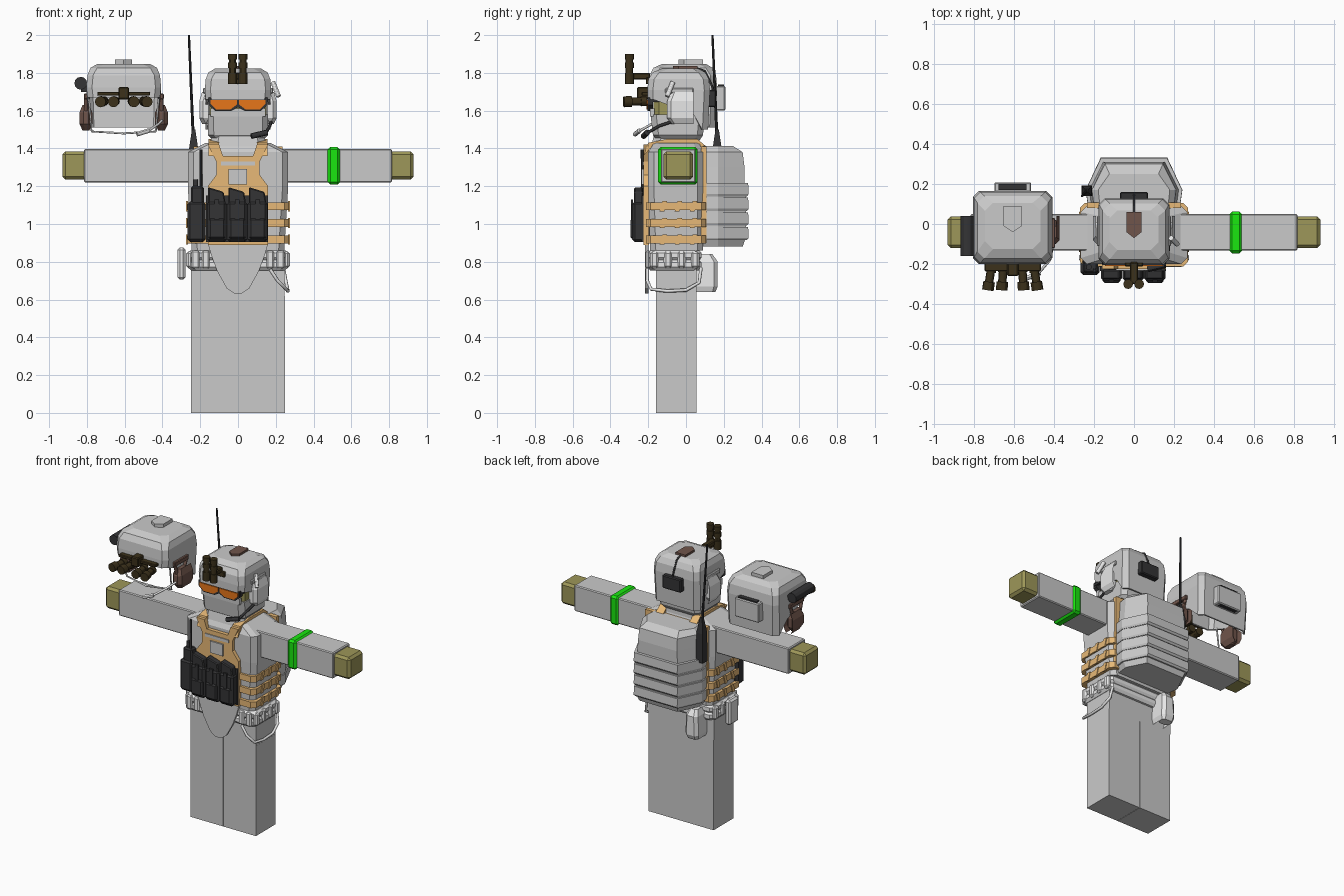
import bpy, bmesh, math
from mathutils import Vector

if "Cube" in bpy.data.objects:
    bpy.data.objects.remove(bpy.data.objects["Cube"])


def material(name, r, g, b):
    m = bpy.data.materials.new(name)
    m.use_nodes = True
    m.diffuse_color = (r, g, b, 1)
    m.node_tree.nodes["Principled BSDF"].inputs["Base Color"].default_value = (r, g, b, 1)
    return m


GREY = material("stone grey", .59, .59, .59)
LIGHT = material("light grey", .8, .8, .8)
TAN = material("tan webbing", .96, .58, .22)
ORANGE = material("orange lens", .8, .18, .01)
GREEN = material("bright green", .01, .8, .005)
BLACK = material("black", .034, .034, .036)
BRONZE = material("dark bronze", .045, .031, .011)
OLIVE = material("olive", .34, .31, .1)
BROWN = material("brown", .16, .09, .07)


def finish(name, bm, mat, bevel=0, smooth=False):
    if bevel:
        bmesh.ops.bevel(bm, geom=bm.edges[:], offset=bevel, segments=1, affect='EDGES')
    bmesh.ops.recalc_face_normals(bm, faces=bm.faces[:])
    me = bpy.data.meshes.new(name)
    bm.to_mesh(me)
    bm.free()
    me.materials.append(mat)
    ob = bpy.data.objects.new(name, me)
    bpy.context.collection.objects.link(ob)
    if smooth:
        bpy.ops.object.select_all(action='DESELECT')
        ob.select_set(True)
        bpy.context.view_layer.objects.active = ob
        bpy.ops.object.shade_smooth_by_angle()
    return ob


def box(name, x, y, z, mat, bevel=0):
    bm = bmesh.new()
    bmesh.ops.create_cube(bm, size=1)
    for v in bm.verts:
        v.co = [(a + b) / 2 + c * (b - a) for (a, b), c in zip((x, y, z), v.co)]
    return finish(name, bm, mat, bevel)


def prism(name, pts, axis, a, b, mat, bevel=0):
    """Extrude a flat outline along one axis."""
    place = {'x': lambda u, v, w: (w, u, v), 'y': lambda u, v, w: (u, w, v),
             'z': lambda u, v, w: (u, v, w)}[axis]
    return skin(name, [[place(u, v, w) for u, v in pts] for w in (a, b)], mat, bevel)


def skin(name, rings, mat, bevel=0, bottom=True):
    bm = bmesh.new()
    vs = [[bm.verts.new(p) for p in r] for r in rings]
    n = len(vs[0])
    for lo, hi in zip(vs, vs[1:]):
        for i in range(n):
            j = (i + 1) % n
            bm.faces.new((lo[i], lo[j], hi[j], hi[i]))
    bm.faces.new(vs[-1])
    if bottom:
        bm.faces.new(vs[0][::-1])
    return finish(name, bm, mat, bevel)


def ring(cx, hx, y0, y1, z, c, drop=0):
    """Chamfered rectangle; drop lowers the rear part of the ring."""
    m = .04
    pts = [(-hx + c, y0), (hx - c, y0), (hx, y0 + c), (hx, m), (hx, y1 - c), (hx - c, y1),
           (-hx + c, y1), (-hx, y1 - c), (-hx, m), (-hx, y0 + c)]
    return [(cx + x, y, z - drop * (1 if y > m else .5 if y == m else 0)) for x, y in pts]


def loft(name, levels, mat, cx=0):
    return skin(name, [ring(cx, hx, y0, y1, z, c) for z, hx, y0, y1, c in levels], mat)


def rod(name, a, b, r, mat, r2=None, sides=12):
    a, b = Vector(a), Vector(b)
    bm = bmesh.new()
    bmesh.ops.create_cone(bm, cap_ends=True, segments=sides, radius1=r,
                          radius2=r if r2 is None else r2, depth=(b - a).length)
    rot = (b - a).to_track_quat('Z', 'Y')
    for v in bm.verts:
        v.co = rot @ v.co + (a + b) / 2
    return finish(name, bm, mat, smooth=True)


def tube(name, pts, r, mat):
    cu = bpy.data.curves.new(name, 'CURVE')
    cu.dimensions = '3D'
    cu.bevel_depth, cu.bevel_resolution, cu.use_fill_caps = r, 2, True
    sp = cu.splines.new('POLY')
    sp.points.add(len(pts) - 1)
    for p, co in zip(sp.points, pts):
        p.co = (*co, 1)
    cu.materials.append(mat)
    bpy.context.collection.objects.link(bpy.data.objects.new(name, cu))


# Legs, torso and arms
box("hips", (-.25, .247), (-.16, .055), (.62, .86), GREY)
for s, side in ((1, "left"), (-1, "right")):
    def span(a, b):
        return tuple(sorted((s * a, s * b)))
    box(side + "_leg", span(.001, .248), (-.16, .055), (0, .62), GREY)
    box(side + "_sleeve", span(.2, .815), (-.132, .05), (1.22, 1.398), GREY, .006)
    box(side + "_hand", span(.8, .93), (-.12, .038), (1.235, 1.385), OLIVE, .016)
    # Shoulder straps running front to back
    prism(side + "_shoulder_strap", [(-.225, 1.36), (-.2, 1.43), (-.1, 1.45), (.06, 1.45), (.12, 1.4),
          (.1, 1.36), (.05, 1.43), (-.1, 1.43), (-.18, 1.41)], 'x', *span(.1, .155), TAN)
loft("torso", [(.86, .245, -.19, .09, .03), (1.2, .266, -.2, .09, .03),
               (1.38, .266, -.2, .09, .03), (1.43, .17, -.17, .07, .03)], GREY)
box("arm_band", (.475, .54), (-.147, .062), (1.208, 1.408), GREEN, .014)

# Plate carrier with side bands
half = [(.16, .89), (.16, 1.2), (.115, 1.26), (.115, 1.33), (.16, 1.42), (.1, 1.42), (.08, 1.36)]
prism("carrier_front", half + [(-x, z) for x, z in reversed(half)], 'y', -.225, -.195, TAN)
box("carrier_back", (-.235, .235), (.08, .108), (.9, 1.41), TAN)
box("name_patch", (-.05, .048), (-.235, -.224), (1.21, 1.29), GREY)
box("chest_webbing", (-.09, .09), (-.231, -.224), (1.31, 1.33), GREY)
for i in range(3):
    z = .897 + .088 * i
    loft("side_band", [(z, .27, -.212, .106, .025), (z + .042, .27, -.212, .106, .025)], TAN)
    for s in (-1, 1):
        for y in (-.14, -.06, .02):
            prism("band_stitch", [(y, z - .006), (y + .025, z - .006), (y + .04, z + .048), (y + .015, z + .048)],
                  'x', s * .264, s * .275, TAN)
flap = [(.16, .9), (.14, .83), (.11, .75), (.06, .66), (.02, .633)]
prism("groin_flap", flap + [(-x, z) for x, z in reversed(flap)], 'y', -.216, -.198, GREY)

# Magazine pouches
for i in range(3):
    x = -.112 + .108 * i
    box("magazine_pouch", (x - .053, x + .053), (-.285, -.22), (.905, 1.12), BLACK, .014)
    box("small_pouch", (x - .044, x + .044), (-.294, -.26), (.92, 1.03), BLACK, .01)
    prism("magazine_top", [(x - .046, 1.1), (x + .048, 1.1), (x + .036, 1.17), (x - .046, 1.195)],
          'y', -.275, -.228, BLACK, .006)
    box("pouch_strap", (x - .012, x + .012), (-.29, -.28), (1.0, 1.13), BLACK)
box("pouch_backing", (-.17, .16), (-.235, -.21), (.905, 1.15), BLACK)

# Radio on the right of the chest
box("radio_pouch", (-.268, -.172), (-.255, -.17), (.905, 1.12), BLACK, .015)
box("radio", (-.25, -.18), (-.245, -.185), (1.1, 1.2), BLACK, .01)
rod("radio_knob", (-.225, -.215, 1.2), (-.225, -.215, 1.235), .014, BLACK)
rod("radio_antenna", (-.197, -.23, 1.18), (-.197, -.232, 1.395), .008, BLACK)

# Belt with hanging gear
for z in (.785, .835):
    loft("belt_roll", [(z - .03, .25, -.19, .07, .03), (z - .012, .265, -.205, .082, .03),
                       (z + .012, .265, -.205, .082, .03), (z + .026, .25, -.19, .07, .03)], LIGHT)
for s in (-1, 1):
    for i in range(4):
        y = -.19 + .072 * i
        box("belt_pouch", tuple(sorted((s * .24, s * .274))), (y, y + .045), (.765, .855), LIGHT, .012)
    for x in (.15, .205):
        box("belt_clip", tuple(sorted((s * x, s * (x + .04)))), (-.214, -.19), (.765, .86), LIGHT, .008)
box("holster", (-.32, -.278), (-.12, -.02), (.705, .875), LIGHT, .012)
loft("back_pouch", [(.64, .04, .095, .155, .015), (.67, .05, .085, .168, .02),
                    (.8, .045, .08, .168, .02), (.84, .03, .085, .14, .015)], LIGHT, -.15)
tube("belt_cord", [(.17, -.205, .76), (.21, -.205, .7), (.255, -.185, .655), (.264, -.1, .645), (.264, 0, .65),
                   (.255, .07, .69), (.24, .08, .77)], .009, LIGHT)


# Backpack: upper compartment and stacked lower panels
def pack_ring(w, y, z):
    return [(-w, .09, z), (w, .09, z), (w * 1.05, .17, z), (w * .72, y, z), (-w * .72, y, z), (-w * 1.05, .17, z)]


skin("backpack_upper", [pack_ring(.215, .31, 1.18), pack_ring(.205, .31, 1.3),
                        pack_ring(.2, .3, 1.38), pack_ring(.17, .25, 1.412)], GREY)
skin("backpack_lower", [pack_ring(.2, .3, .88), pack_ring(.222, .317, .93), pack_ring(.222, .317, 1.2)], GREY)
for i in range(4):
    z = .915 + .077 * i
    skin("pack_panel", [pack_ring(.225, .322, z), pack_ring(.23, .332, z + .012),
                        pack_ring(.229, .329, z + .07)], GREY)
skin("antenna_base", [[(-.235 + dx * w, .165 + dy * w, z) for dx, dy in ((-1, -1), (1, -1), (1, 1), (-1, 1))]
     for z, w in ((1.2, .026), (1.4, .024), (1.5, .009))], BLACK)
rod("whip_antenna", (-.238, .163, 1.48), (-.26, .14, 2), .008, BLACK, .006, 8)

# Head, face covering and goggles
loft("neck", [(1.41, .15, -.185, .075, .04), (1.47, .14, -.17, .07, .04)], GREY)
loft("face_cover", [(1.44, .13, -.15, .07, .03), (1.47, .158, -.175, .09, .03),
                    (1.58, .16, -.188, .1, .03)], GREY)
box("nose_cover", (-.145, .145), (-.19, -.168), (1.57, 1.612), GREY)
loft("skin", [(1.57, .152, -.172, .09, .03), (1.68, .152, -.172, .09, .03)], OLIVE)
for s in (-1, 1):
    prism("goggle_lens", [(s * x, z) for x, z in ((.006, 1.632), (.04, 1.607), (.115, 1.607), (.145, 1.635),
          (.145, 1.657), (.006, 1.657))], 'y', -.21, -.19, ORANGE)
    prism("goggle_frame", [(s * x, z) for x, z in ((0, 1.618), (.036, 1.598), (.12, 1.598), (.156, 1.63),
          (.156, 1.67), (0, 1.67))], 'y', -.204, -.175, BLACK)
    box("goggle_arm", tuple(sorted((s * .145, s * .16))), (-.2, -.08), (1.645, 1.662), BLACK)


def helmet(prefix, cx, w, y0, y1, base, top):
    h = top - base
    rings = [ring(cx, w * .97, y0, y1 - .01, base, .03, .16), ring(cx, w, y0, y1, base + h * .3, .03),
             ring(cx, w * .97, y0 + .006, y1 - .006, base + h * .66, .03),
             ring(cx, w * .89, y0 + .028, y1 - .025, base + h * .88, .035),
             ring(cx, w * .7, y0 + .075, y1 - .06, top, .04)]
    shell = skin(prefix + "_shell", rings, GREY, 0, False)
    mod = shell.modifiers.new("thickness", 'SOLIDIFY')
    mod.thickness, mod.offset = .012, -1


def crest(name, x, y, w, z0, z1, mat):
    prism(name, [(x - w, y + .06), (x + w, y + .06), (x + w, y - .04), (x, y - .07), (x - w, y - .04)],
          'z', z0, z1, mat)


# Worn helmet
helmet("worn_helmet", 0, .176, -.205, .127, 1.66, 1.822)
crest("top_patch", 0, 0, .038, 1.8, 1.836, BROWN)
box("battery", (-.07, .07), (.115, .16), (1.62, 1.71), BLACK, .006)
tube("battery_cable", [(0, .15, 1.69), (0, .134, 1.74), (0, .1, 1.81), (0, .04, 1.83)], .006, BLACK)
for s in (-1, 1):
    loft("ear_cup", [(1.53, .02, -.08, -.01, .02), (1.56, .035, -.1, .01, .02),
                     (1.65, .035, -.1, .01, .02), (1.7, .02, -.08, -.01, .02)], LIGHT, s * .17)
    box("helmet_rail", tuple(sorted((s * .165, s * .185))), (-.11, .04), (1.69, 1.72), GREY, .005)
rod("helmet_lamp", (.215, -.1, 1.675), (.185, -.07, 1.75), .013, LIGHT)
tube("microphone_boom", [(.175, -.08, 1.54), (.17, -.14, 1.52), (.15, -.2, 1.485)], .008, BLACK)
rod("microphone", (.155, -.205, 1.485), (.07, -.225, 1.465), .015, BLACK)

# Flipped-up twin night goggles
box("goggle_arm_mount", (-.02, .02), (-.3, -.19), (1.765, 1.8), BRONZE, .006)
box("goggle_shroud", (-.045, .045), (-.212, -.18), (1.74, 1.775), BRONZE, .004)
for x in (-.029, .026):
    rod("raised_tube", (x, -.3, 1.745), (x, -.3, 1.895), .019, BRONZE)
    for z, t in ((1.74, .06), (1.825, .03), (1.87, .03)):
        rod("tube_collar", (x, -.3, z), (x, -.3, z + t), .024, BRONZE)

# Spare helmet floating beside the head
C = -.605
helmet("spare_helmet", C, .198, -.2, .165, 1.67, 1.848)
crest("spare_crest", C, .03, .045, 1.82, 1.87, GREY)
box("spare_battery", (C - .092, C + .092), (.155, .208), (1.6, 1.73), GREY, .006)
box("spare_battery_cover", (C - .07, C + .07), (.17, .2), (1.6, 1.738), BLACK)
rod("side_light", (-.832, .04, 1.745), (-.832, -.16, 1.745), .034, BLACK)
box("light_bracket", (-.83, -.79), (-.1, 0), (1.7, 1.75), BLACK)
for s in (-1, 1):
    x = C + s * .2
    loft("spare_ear_cup", [(1.495, .018, -.07, 0, .015), (1.53, .034, -.1, .02, .02),
                           (1.59, .034, -.1, .02, .02), (1.63, .018, -.08, 0, .015)], BROWN, x)
    box("spare_rail", (x - .01, x + .012), (-.12, .03), (1.66, 1.69), BROWN, .004)
    for y in (-.11, .02):
        tube("ear_bracket", [(x, y, 1.68), (x, y * .6 - .02, 1.6)], .011, BROWN)
    tube("chin_strap", [(C + s * .185, -.14, 1.67), (C + s * .17, -.1, 1.49), (C, -.13, 1.48)], .006, LIGHT)
tube("spare_boom", [(-.4, -.08, 1.55), (-.42, -.18, 1.53), (-.48, -.25, 1.49)], .007, LIGHT)
rod("spare_microphone", (-.47, -.245, 1.495), (-.535, -.27, 1.475), .012, LIGHT)

# Four-tube night goggles on the spare helmet
box("quad_bridge", (C - .14, C + .14), (-.235, -.19), (1.68, 1.7), BRONZE, .004)
box("quad_mount", (C - .028, C + .028), (-.26, -.18), (1.66, 1.725), BRONZE, .006)
for k in (-1.7, -.75, .75, 1.7):
    a, b = Vector((C + k * .062, -.21, 1.65)), Vector((C + k * .073, -.33, 1.647))
    rod("quad_tube", a, b, .021, BRONZE)
    rod("quad_collar", a.lerp(b, .65), b, .029, BRONZE)
    rod("quad_eyepiece", a, a.lerp(b, .25), .026, BRONZE)
